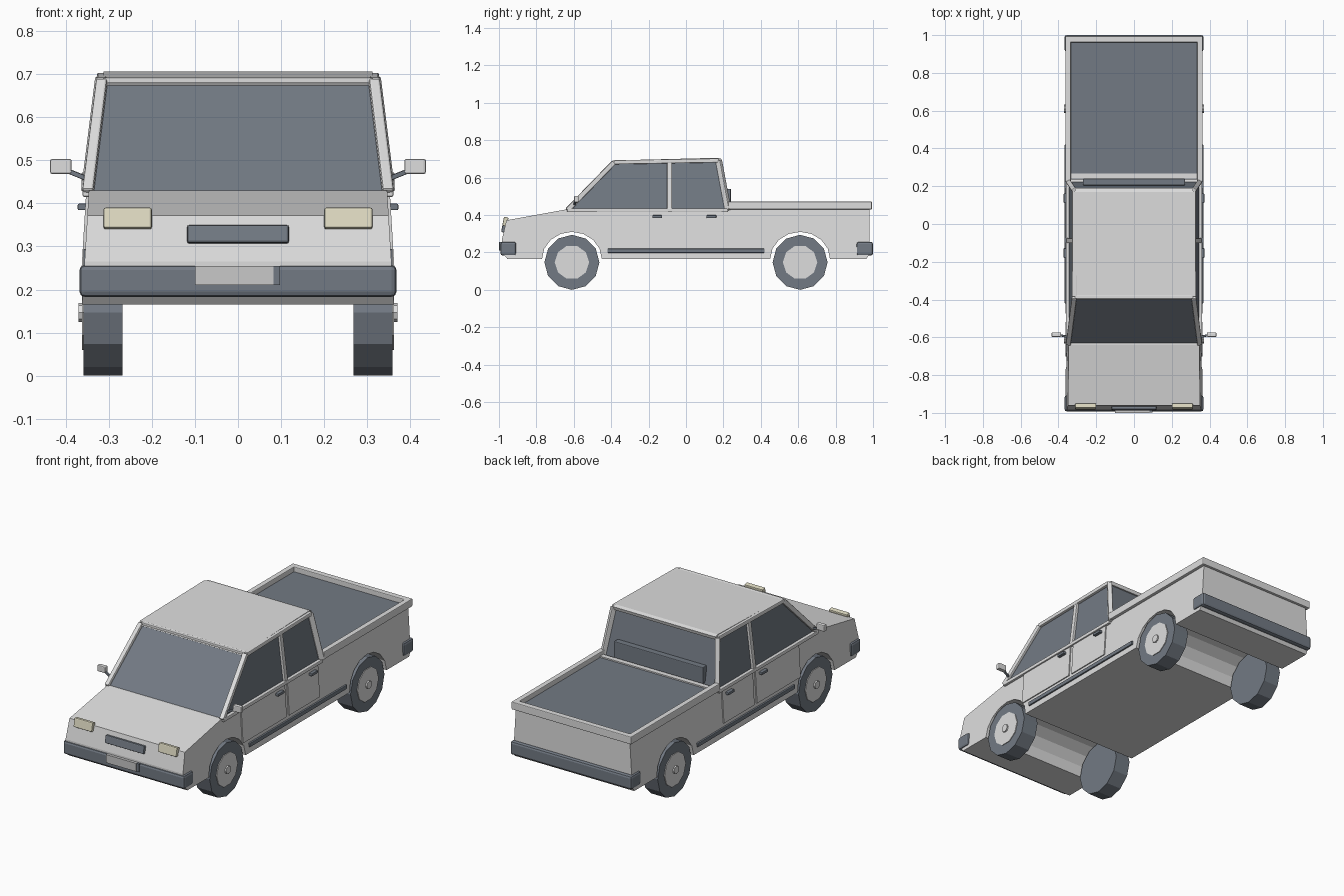
import bpy, bmesh, math
from mathutils import Vector

if "Cube" in bpy.data.objects:
    bpy.data.objects.remove(bpy.data.objects["Cube"], do_unlink=True)


def material(name, rgb):
    m = bpy.data.materials.new(name)
    m.use_nodes = True
    m.diffuse_color = (*rgb, 1)
    m.node_tree.nodes["Principled BSDF"].inputs["Base Color"].default_value = (*rgb, 1)
    return m


PAINT = material("light grey paint", (0.73, 0.73, 0.73))
DARK = material("dark slate", (0.17, 0.195, 0.23))
CREAM = material("cream lamp", (0.72, 0.69, 0.53))
PLATE = material("plate grey", (0.58, 0.58, 0.58))


def finish(name, bm, *mats):
    bmesh.ops.recalc_face_normals(bm, faces=bm.faces)
    me = bpy.data.meshes.new(name)
    bm.to_mesh(me)
    bm.free()
    for m in mats:
        me.materials.append(m)
    ob = bpy.data.objects.new(name, me)
    bpy.context.scene.collection.objects.link(ob)
    return ob


def box(name, x, y, z, mat, bevel=0, tilt=0):
    """Box from (min, max) ranges, with optional rounded edges and pitch."""
    bm = bmesh.new()
    bmesh.ops.create_cube(bm, size=1)
    size = [r[1] - r[0] for r in (x, y, z)]
    bmesh.ops.scale(bm, vec=size, verts=bm.verts)
    if bevel:
        bmesh.ops.bevel(bm, geom=bm.edges[:], offset=bevel, segments=2,
                        profile=0.5, affect='EDGES')
    ob = finish(name, bm, mat)
    ob.location = [(r[0] + r[1]) / 2 for r in (x, y, z)]
    ob.rotation_euler.x = tilt
    return ob


def beam(name, p, q, w, d, mat):
    """Straight bar between two points."""
    p, q = Vector(p), Vector(q)
    ob = box(name, (-w / 2, w / 2), (-d / 2, d / 2),
             (-(q - p).length / 2, (q - p).length / 2), mat, min(w, d) * 0.2)
    ob.rotation_euler = (q - p).to_track_quat('Z', 'Y').to_euler()
    ob.location = (p + q) / 2
    return ob


def prism(name, profile, half_width, mat):
    """Side profile (y, z) spanned across x, half width depending on z."""
    bm = bmesh.new()
    sides = [[bm.verts.new((s * half_width(z), y, z)) for y, z in profile]
             for s in (-1, 1)]
    for side in sides:
        bm.faces.new(side)
    n = len(profile)
    for i in range(n):
        j = (i + 1) % n
        bm.faces.new((sides[0][i], sides[0][j], sides[1][j], sides[1][i]))
    return finish(name, bm, mat)


def disc(name, x, y, z, r, depth, sides, mat):
    bm = bmesh.new()
    bmesh.ops.create_cone(bm, cap_ends=True, segments=sides, radius1=r,
                          radius2=r, depth=depth)
    ob = finish(name, bm, mat)
    ob.rotation_euler.y = math.pi / 2
    ob.location = (x, y, z)
    return ob


AXLES = (-0.61, 0.61)
HUB_Z = 0.147


def body_x(z):
    return 0.362 - 0.06 * (z - 0.165)


def cab_x(z):
    return 0.344 - 0.125 * (z - 0.43)


# Lower body with the wheel tunnels in its profile
def arch(y):
    return [(y + 0.16 * math.cos(a), HUB_Z + 0.018 + 0.145 * math.sin(a))
            for a in (math.pi * i / 8 for i in range(9))]


profile = [(-0.955, 0.165), (-0.985, 0.2), (-0.985, 0.265), (-0.96, 0.372),
           (-0.64, 0.43), (0.98, 0.43), (0.98, 0.19), (0.965, 0.165)]
for y in reversed(AXLES):
    profile += arch(y)
prism("body", profile, body_x, PAINT)

# Cab glasshouse and roof
front_low, front_top = (-0.635, 0.425), (-0.385, 0.682)
rear_top, rear_low = (0.175, 0.692), (0.225, 0.425)
prism("cab_glass", [front_low, front_top, rear_top, rear_low], cab_x, DARK)
prism("roof", [(-0.40, 0.677), (-0.375, 0.692), (0.17, 0.706), (0.19, 0.7), (0.185, 0.682)],
      lambda z: 0.312, PAINT)


def cab_point(s, yz, out=0.0):
    return (s * (cab_x(yz[1]) + out), *yz)


for s, side in ((1, "left"), (-1, "right")):
    # Pillars and window frames
    low_mid, top_mid = (-0.088, 0.425), (-0.088, 0.685)
    for part, p, q, w in (("front_pillar", front_low, front_top, 0.026),
                          ("rear_pillar", rear_low, rear_top, 0.03),
                          ("middle_pillar", low_mid, top_mid, 0.02),
                          ("roof_rail", front_top, rear_top, 0.022),
                          ("window_sill", front_low, rear_low, 0.02)):
        beam(side + "_" + part, cab_point(s, p, 0.003), cab_point(s, q, 0.003),
             0.026, w, PAINT)

    # Doors, handles and side trim
    for part, y0, y1, h0 in (("front_door", -0.475, -0.097, -0.18),
                             ("rear_door", -0.075, 0.19, 0.11)):
        prism_x = [(y0, 0.24), (y1, 0.24), (y1, 0.418), (y0, 0.418)]
        bm = bmesh.new()
        rings = [[bm.verts.new((s * (body_x(z) + o), y, z)) for y, z in prism_x]
                 for o in (-0.004, 0.006)]
        for ring in rings:
            bm.faces.new(ring)
        for i in range(4):
            j = (i + 1) % 4
            bm.faces.new((rings[0][i], rings[0][j], rings[1][j], rings[1][i]))
        finish(side + "_" + part, bm, PAINT)
        box(side + "_" + part + "_handle", sorted((s * 0.345, s * 0.372)),
            (h0, h0 + 0.052), (0.384, 0.399), DARK, 0.003)
    box(side + "_side_trim", sorted((s * 0.35, s * 0.368)), (-0.42, 0.42),
        (0.198, 0.22), DARK, 0.003)

    # Mirror on its arm
    beam(side + "_mirror_arm", (s * 0.34, -0.6, 0.453), (s * 0.395, -0.588, 0.475),
         0.011, 0.011, DARK)
    box(side + "_mirror", sorted((s * 0.386, s * 0.436)), (-0.598, -0.574),
        (0.468, 0.503), PAINT, 0.005)

    # Headlamp and bed rail
    box(side + "_headlamp", sorted((s * 0.2, s * 0.312)), (-0.978, -0.953),
        (0.34, 0.389), CREAM, 0.005, -0.2)
    box(side + "_bed_rail", sorted((s * 0.334, s * 0.363)), (0.225, 0.985),
        (0.43, 0.472), PAINT, 0.004)

    # Wheels
    for y, end in zip(AXLES, ("front", "rear")):
        name = f"{side}_{end}_"
        disc(name + "tyre", s * 0.313, y, HUB_Z, HUB_Z, 0.09, 12, DARK)
        disc(name + "rim", s * 0.355, y, HUB_Z, 0.092, 0.014, 10, PAINT)
        disc(name + "hub_cap", s * 0.362, y, HUB_Z, 0.022, 0.016, 8, PAINT)

# Windscreen and rear window cross bars
for name, yz, w in (("windscreen_header", front_top, 0.02),
                    ("rear_window_header", rear_top, 0.02),
                    ("rear_window_sill", rear_low, 0.022)):
    beam(name, cab_point(-1, yz), cab_point(1, yz), w, w, PAINT)
box("rear_shelf", (-0.27, 0.27), (0.205, 0.24), (0.45, 0.54), DARK, 0.004)

# Load bed
box("bed_floor", (-0.336, 0.336), (0.235, 0.97), (0.425, 0.445), DARK)
box("tailgate_rail", (-0.363, 0.363), (0.962, 0.994), (0.43, 0.472), PAINT, 0.004)
box("bed_front_rail", (-0.34, 0.34), (0.24, 0.268), (0.43, 0.452), PAINT)

# Bumpers, grille and number plate
box("front_bumper", (-0.368, 0.368), (-0.992, -0.908), (0.183, 0.257), DARK, 0.012)
box("rear_bumper", (-0.368, 0.368), (0.912, 1.0), (0.183, 0.257), DARK, 0.012)
box("grille", (-0.118, 0.118), (-0.985, -0.955), (0.306, 0.348), DARK, 0.005, -0.2)
box("number_plate", (-0.1, 0.082), (-1.0, -0.985), (0.21, 0.255), PLATE)
box("plate_holder", (0.082, 0.098), (-0.998, -0.985), (0.21, 0.255), DARK)
